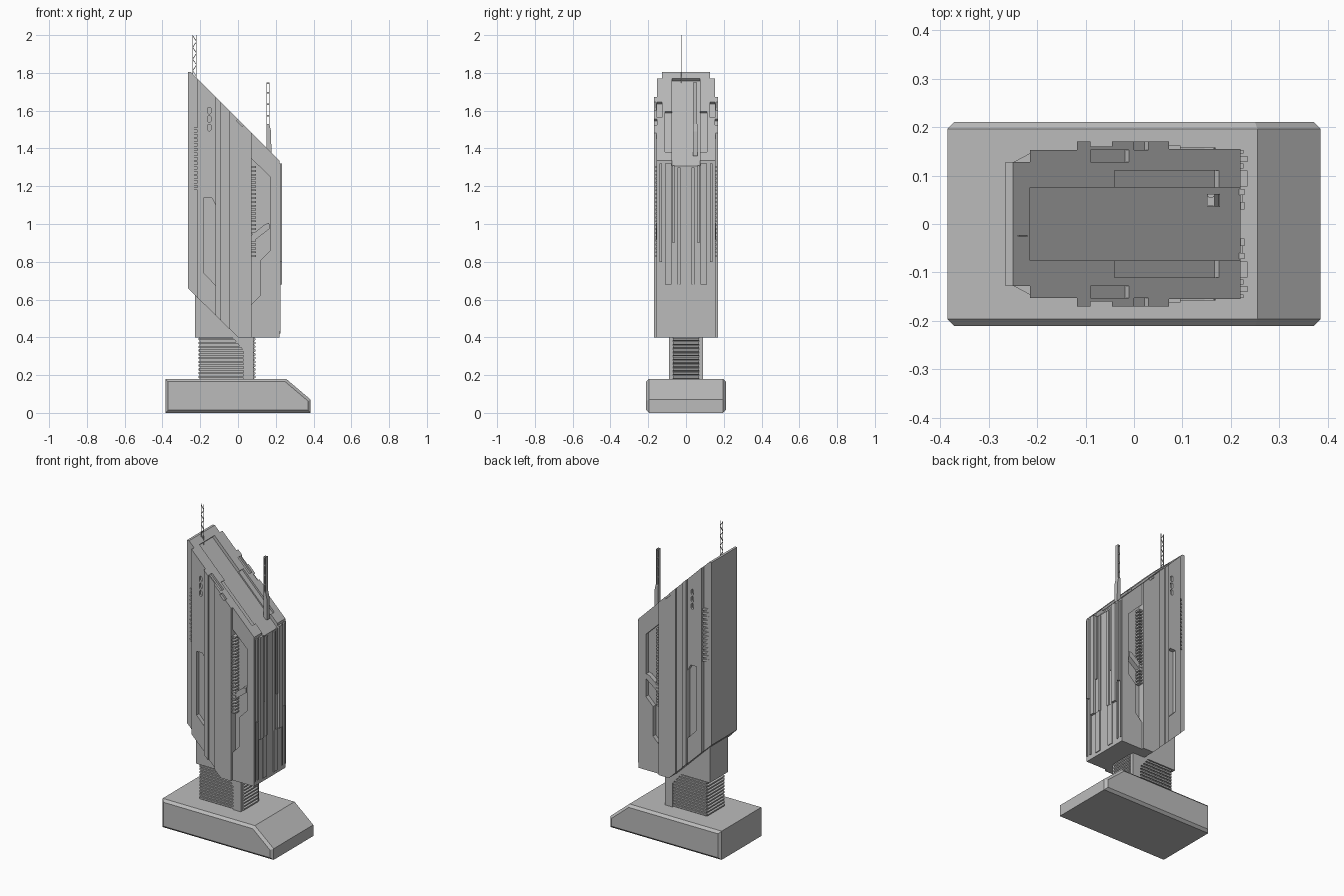
import bpy, bmesh, math
from mathutils import Vector

if "Cube" in bpy.data.objects:
    bpy.data.objects.remove(bpy.data.objects["Cube"])

GREY = bpy.data.materials.new("concrete grey")
GREY.diffuse_color = (0.5, 0.5, 0.5, 1)
GREY.use_nodes = True
GREY.node_tree.nodes["Principled BSDF"].inputs["Base Color"].default_value = GREY.diffuse_color


def finish(name, bm):
    bmesh.ops.recalc_face_normals(bm, faces=bm.faces[:])
    me = bpy.data.meshes.new(name)
    bm.to_mesh(me)
    bm.free()
    me.materials.append(GREY)
    ob = bpy.data.objects.new(name, me)
    bpy.context.collection.objects.link(ob)
    return ob


def add_prism(bm, pts, y0, y1):
    """Extrude an (x, z) outline from y0 to y1."""
    a = [bm.verts.new((x, y0, z)) for x, z in pts]
    b = [bm.verts.new((x, y1, z)) for x, z in pts]
    caps = [bm.faces.new(a), bm.faces.new(b[::-1])]
    n = len(pts)
    for i in range(n):
        j = (i + 1) % n
        bm.faces.new((a[i], b[i], b[j], a[j]))
    return caps


def rect(x0, x1, z0, z1):
    return [(x0, z0), (x1, z0), (x1, z1), (x0, z1)]


def prisms(name, outlines, y0, y1, mirror=True):
    """One object from several outlines, optionally on both sides of y = 0."""
    bm = bmesh.new()
    for pts in outlines:
        add_prism(bm, pts, y0, y1)
        if mirror:
            add_prism(bm, pts, -y1, -y0)
    return finish(name, bm)


def roof(x):
    return min(1.805, 1.555 - x)


def floor(x):
    return max(0.4, 0.4 - 0.98 * x)


def slab(x0, x1, dip=None, depth=0.012, right=(), left=()):
    """Outline between sloped roof and sloped underside, with a sunken roof pocket."""
    pts = [(x0, floor(x0))]
    if x0 < 0 < x1:
        pts.append((0, 0.4))
    pts.append((x1, floor(x1)))
    pts += right
    if dip:
        a, b = dip
        d = depth * 0.7
        if b >= x1:
            pts.append((x1, roof(x1) - 2 * d))
        else:
            pts += [(x1, roof(x1)), (b, roof(b)), (b - d, roof(b) - d)]
        pts += [(a - d, roof(a) - d), (a, roof(a))]
    else:
        pts.append((x1, roof(x1)))
    if x0 < -0.25:
        pts.append((-0.25, roof(-0.25)))
    pts.append((x0, roof(x0)))
    pts += left
    return pts


# Base: wedge-nosed block with chamfered long sides
bm = bmesh.new()
caps = add_prism(bm, [(-0.385, 0), (0.385, 0), (0.385, 0.07), (0.255, 0.18), (-0.385, 0.18)],
                 -0.211, 0.211)
bmesh.ops.bevel(bm, geom=list({e for f in caps for e in f.edges}), offset=0.015,
                segments=1, affect='EDGES')
finish("base", bm)

# Neck: ribbed stack with plain corner column and upper block
n, z0, h = 11, 0.18, 0.02


def zigzag(x_in, x_out, far):
    pts = [(far, z0)]
    for i in range(n):
        z = z0 + i * h
        pts += [(x_in, z), (x_out, z + 0.006), (x_out, z + 0.014)]
    return pts + [(x_in, z0 + n * h), (far, z0 + n * h)]


prisms("neck_left_ribs", [zigzag(-0.2, -0.21, -0.1)], -0.08, 0.08, False)
prisms("neck_right_ribs", [zigzag(0.083, 0.093, 0.0)], -0.07, 0.07, False)
prisms("neck_core", [rect(-0.2, 0.05, 0.18, 0.42)], -0.08, 0.08, False)
prisms("neck_front_ribs", [rect(-0.205, 0.03, z0 + i * h + 0.005, z0 + i * h + 0.015)
                           for i in range(n)], -0.088, 0.088, False)
prisms("neck_column", [[(0.03, 0.18), (0.083, 0.18), (0.083, 0.42), (-0.03, 0.42),
                        (-0.03, 0.4), (0.03, 0.33)]], -0.091, 0.091, False)
prisms("neck_upper_block", [rect(-0.228, 0.02, 0.4, 0.7)], -0.09, 0.09, False)

# Tower core and shoulders under the slanted roof
prisms("tower_core", [slab(-0.265, 0.22, (-0.215, 0.22), 0.02)], -0.075, 0.075, False)
prisms("roof_shoulder", [slab(-0.265, 0.22, (-0.04, 0.175))], 0.075, 0.11)
prisms("side_wall", [slab(-0.265, 0.22)], 0.11, 0.128)

# Side cladding, layered outward
left_clad = prisms("left_cladding", [slab(-0.215, -0.118, right=[
    (-0.118, 0.675), (-0.18, 0.74), (-0.18, 1.14), (-0.14, 1.14), (-0.118, 1.1)])], 0.128, 0.153)
prisms("middle_cladding", [slab(-0.118, 0.072, (-0.09, -0.01))], 0.128, 0.153)
prisms("narrow_pilaster", [slab(-0.118, -0.09)], 0.153, 0.17)
prisms("groove_strip", [slab(-0.09, -0.045)], 0.153, 0.16)
prisms("wide_pilaster", [slab(-0.045, 0.072, (0.0, 0.03))], 0.153, 0.17)
prisms("right_cladding", [slab(0.072, 0.22, left=[
    (0.072, 1.345), (0.17, 1.25), (0.17, 0.86), (0.12, 0.81), (0.12, 0.625), (0.072, 0.575)])],
    0.128, 0.155)

# Stacked round-ended slots near the top of the left cladding
bm = bmesh.new()
for s in (-1, 1):
    for z in (1.51, 1.555, 1.6):
        pts = []
        for k in range(12):
            a = 2 * math.pi * k / 12 + math.pi / 12
            pts.append((-0.152 + 0.009 * math.cos(a),
                        z + 0.009 * math.sin(a) + (0.009 if math.sin(a) > 0 else -0.009)))
        add_prism(bm, pts, s * 0.14, s * 0.17)
cutter = finish("slot_cutter", bm)
cutter.hide_render = True
cutter.hide_viewport = True
mod = left_clad.modifiers.new("slots", 'BOOLEAN')
mod.operation = 'DIFFERENCE'
mod.object = cutter
mod.solver = 'EXACT'

# Tapered cooling fins on the left corners
bm = bmesh.new()
for s in (-1, 1):
    for i in range(14):
        z = 1.18 + i * 0.0245
        tri = [(-0.252, 0.126), (-0.213, 0.126), (-0.213, 0.147)]
        lo = [bm.verts.new((x, s * y, z)) for x, y in tri]
        hi = [bm.verts.new((x, s * y, z + 0.012)) for x, y in tri]
        bm.faces.new(lo)
        bm.faces.new(hi)
        for k in range(3):
            m = (k + 1) % 3
            bm.faces.new((lo[k], lo[m], hi[m], hi[k]))
finish("corner_fins", bm)

# Teeth and slanted arm in the right-hand recess
prisms("recess_teeth", [rect(0.07, 0.096, 0.825 + i * 0.0205, 0.835 + i * 0.0205)
                        for i in range(24)], 0.126, 0.162)
prisms("recess_arm", [[(0.07, 0.915), (0.09, 0.915), (0.168, 0.975), (0.165, 1.005),
                       (0.145, 1.0), (0.07, 0.94)]], 0.126, 0.158)

# Raised vertical bars on the right end wall: (y0, y1, z0, z1, x)
for i, (y0, y1, za, zb, x) in enumerate([
        (0.03, 0.045, 0.68, 1.3, 0.228), (0.06, 0.072, 0.9, 1.31, 0.228),
        (0.035, 0.072, 0.42, 0.68, 0.225), (0.077, 0.11, 0.68, 1.32, 0.234),
        (0.128, 0.14, 0.8, 1.32, 0.234), (0.145, 0.153, 0.43, 1.32, 0.226),
        (0.115, 0.125, 0.43, 0.8, 0.226)]):
    prisms("end_bar_%d" % (i + 1), [rect(0.21, x, za, zb)], y0, y1)

# Lattice antenna at the roof peak
bm = bmesh.new()
y = (-0.026, -0.023)
add_prism(bm, rect(-0.24, -0.237, 1.74, 2.0), *y)
add_prism(bm, rect(-0.222, -0.219, 1.74, 2.0), *y)
for i in range(7):
    z = 1.78 + i * 0.031
    a, b = (-0.238, -0.221) if i % 2 else (-0.221, -0.238)
    add_prism(bm, [(a, z), (b, z + 0.025), (b, z + 0.031), (a, z + 0.006)], *y)
finish("peak_antenna", bm)

# Lower mast: tapered foot with a twin-plate upper section
prisms("mast_foot", [[(0.15, 1.36), (0.177, 1.36), (0.175, 1.49), (0.166, 1.53),
                      (0.152, 1.53)]], 0.036, 0.062, False)
prisms("mast_plates", [rect(0.151, 0.154, 1.52, 1.75), rect(0.163, 0.166, 1.52, 1.75)],
       0.036, 0.058, False)
prisms("mast_rungs", [rect(0.152, 0.165, z, z + 0.008) for z in (1.57, 1.63, 1.69, 1.74)],
       0.038, 0.056, False)
